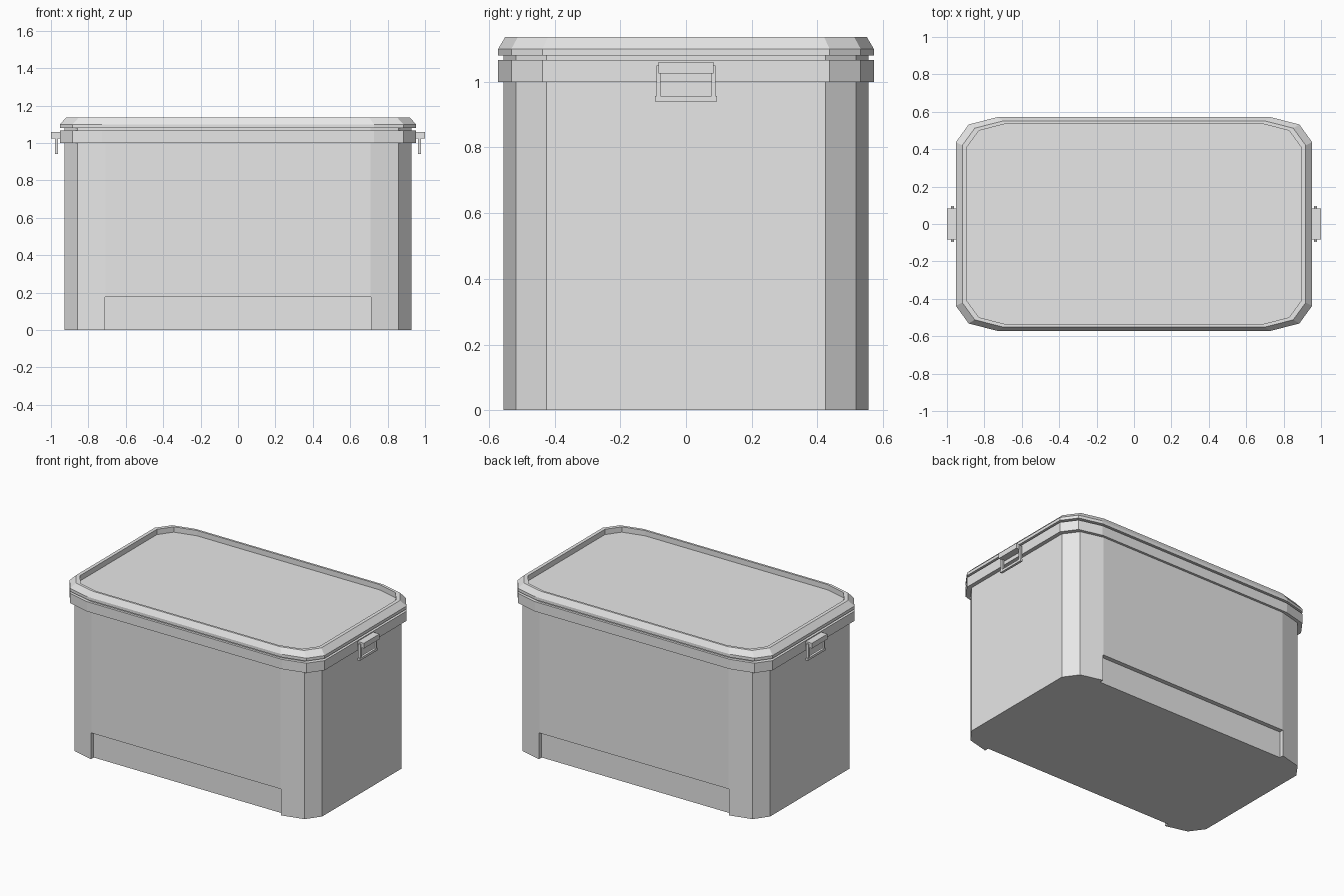
import bpy, bmesh

cube = bpy.data.objects.get("Cube")
if cube:
    bpy.data.objects.remove(cube, do_unlink=True)

grey = bpy.data.materials.new("light_grey")
grey.use_nodes = True
grey.diffuse_color = (0.8, 0.8, 0.8, 1)
for node in grey.node_tree.nodes:
    if node.type == 'BSDF_PRINCIPLED':
        node.inputs["Base Color"].default_value = grey.diffuse_color

# One quarter of the chamfered outline, mirrored into all four corners
CORNER = [(0.953, 0.437), (0.884, 0.532), (0.728, 0.572)]
OUTLINE = (CORNER
           + [(-x, y) for x, y in reversed(CORNER)]
           + [(-x, -y) for x, y in CORNER]
           + [(x, -y) for x, y in reversed(CORNER)])
BODY = 0.972


def add_object(name, bm):
    bmesh.ops.recalc_face_normals(bm, faces=bm.faces)
    mesh = bpy.data.meshes.new(name)
    bm.to_mesh(mesh)
    bm.free()
    mesh.materials.append(grey)
    obj = bpy.data.objects.new(name, mesh)
    bpy.context.collection.objects.link(obj)
    return obj


def loft(name, sections):
    """Closed shell through scaled copies of the outline: (scale, z)."""
    bm = bmesh.new()
    rings = [[bm.verts.new((x * s, y * s, z)) for x, y in OUTLINE]
             for s, z in sections]
    n = len(OUTLINE)
    for low, high in zip(rings, rings[1:]):
        for i in range(n):
            j = (i + 1) % n
            bm.faces.new((low[i], low[j], high[j], high[i]))
    bm.faces.new(rings[0])
    bm.faces.new(rings[-1])
    return add_object(name, bm)


def box_into(bm, low, high):
    verts = bmesh.ops.create_cube(bm, size=1)["verts"]
    for v in verts:
        v.co = [(a + b) / 2 + c * (b - a) for a, b, c in zip(low, high, v.co)]


def box(name, low, high):
    bm = bmesh.new()
    box_into(bm, low, high)
    return add_object(name, bm)


# Body with a recessed panel along the bottom of the front and back
body = loft("body", [(BODY, 0), (BODY, 1.02)])
edge_x, edge_y = CORNER[2][0] * BODY + 0.003, CORNER[2][1] * BODY
bm = bmesh.new()
for side in (-1, 1):
    near, far = sorted((side * (edge_y - 0.03), side * (edge_y + 0.1)))
    box_into(bm, (-edge_x, near, -0.1), (edge_x, far, 0.178))
cutter = add_object("panel_cutter", bm)
cutter.hide_render = True
cut = body.modifiers.new("panels", 'BOOLEAN')
cut.operation = 'DIFFERENCE'
cut.solver = 'EXACT'
cut.object = cutter
bpy.context.view_layer.objects.active = body
bpy.ops.object.modifier_apply(modifier=cut.name)
bpy.data.objects.remove(cutter, do_unlink=True)

# Collar around the top of the body, and the seam above it
loft("collar", [(BODY - 0.01, 1.0), (1, 1.0), (1, 1.066), (BODY, 1.066), (BODY, 1.085)])

# Lid with a bevelled rim and a sunken top
loft("lid", [(BODY - 0.01, 1.08), (1, 1.08), (1, 1.1), (0.963, 1.136),
             (0.938, 1.136), (0.938, 1.1)])

# Carrying latch on each end: mount, two legs and a bottom bar
for side, label in ((1, "left"), (-1, "right")):
    def part(name, x0, x1, y0, y1, z0, z1):
        a, b = sorted((side * x0, side * x1))
        box(label + "_" + name, (a, y0, z0), (b, y1, z1))

    part("latch_mount", 0.94, 1.0, -0.083, 0.083, 1.025, 1.06)
    part("latch_front_leg", 0.962, 0.978, -0.09, -0.078, 0.945, 1.05)
    part("latch_back_leg", 0.962, 0.978, 0.078, 0.09, 0.945, 1.05)
    part("latch_bar", 0.962, 0.978, -0.095, 0.095, 0.94, 0.956)
